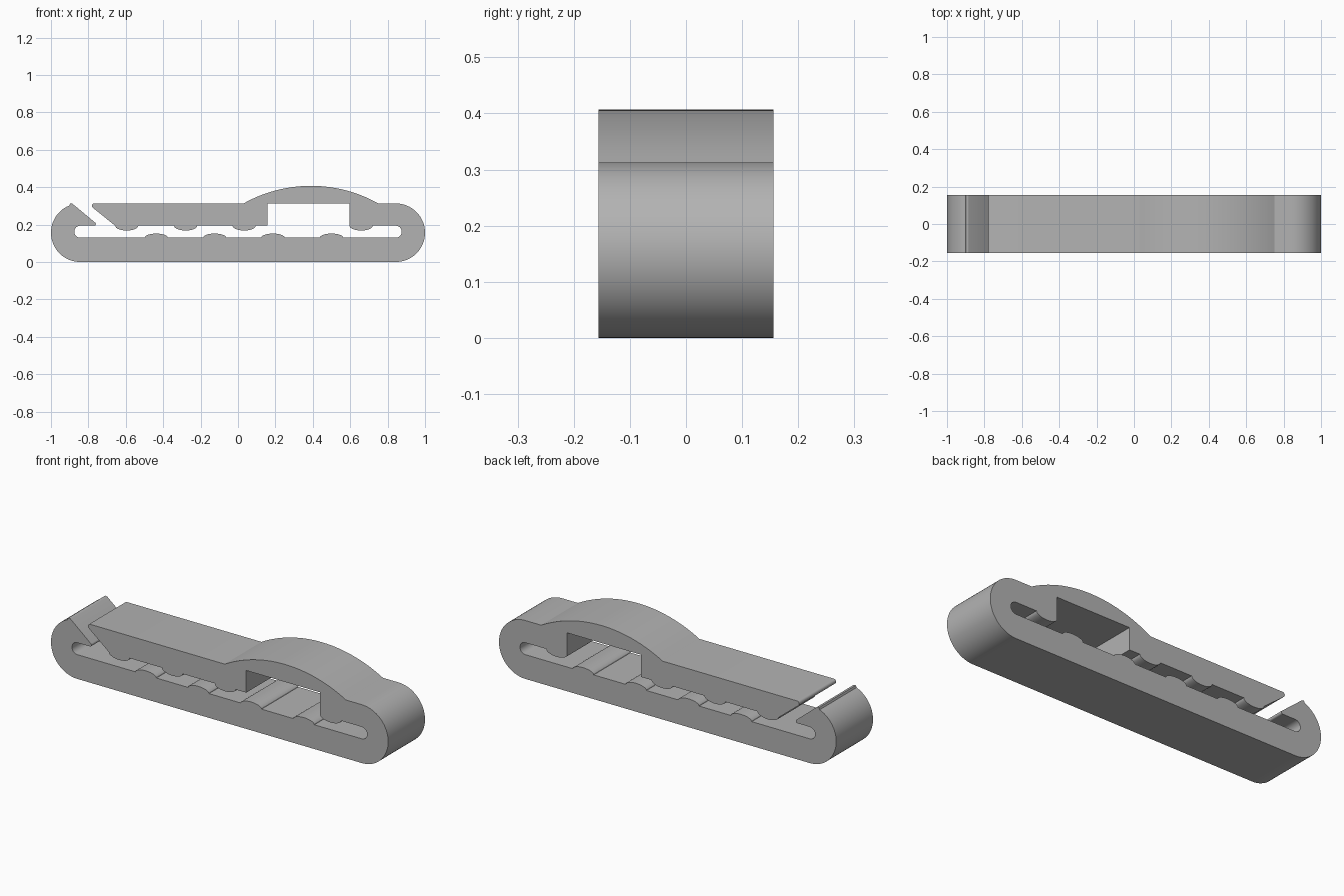
import bpy, bmesh
from math import sin, cos, pi, radians, hypot, atan2

cube = bpy.data.objects.get("Cube")
if cube:
    bpy.data.objects.remove(cube, do_unlink=True)

WIDTH = 0.312            # depth along y
R = 0.1565               # outer end radius
END = 1 - R              # centre of the rounded ends
TOP = 2 * R
FLOOR, CEIL = 0.13, 0.194  # slot between the jaws
MID, SLOT_R = (FLOOR + CEIL) / 2, (CEIL - FLOOR) / 2


def arc(cx, cz, rx, rz, start, end, steps):
    """Points on an elliptical arc, angles in degrees."""
    angles = [radians(start + (end - start) * i / steps) for i in range(steps + 1)]
    return [(cx + rx * cos(a), cz + rz * sin(a)) for a in angles]


def upper_ridge(x):
    return arc(x, CEIL, 0.062, 0.026, 180, 360, 14)


def lower_ridge(x):
    return arc(x, FLOOR, 0.062, 0.022, 180, 0, 14)


# Outer body, running anticlockwise from the bottom left
outline = arc(END, R, R, R, -90, 90, 32)

# Arched bridge over the window
half, rise = 0.36, 0.094
radius = (half ** 2 + rise ** 2) / (2 * rise)
sweep = 180 / pi * atan2(half, radius - rise)
outline += arc(0.39, TOP + rise - radius, radius, radius, 90 - sweep, 90 + sweep, 28)

# Rounded tip of the upper jaw and its slanted end
outline += arc(-0.768, TOP - 0.013, 0.013, 0.013, 90, 232, 8)

# Underside of the upper jaw, with the window cut into it
for x in (-0.595, -0.28, 0.033):
    outline += upper_ridge(x)
outline += [(0.158, CEIL), (0.158, TOP), (0.596, TOP), (0.596, CEIL)]
outline += upper_ridge(0.658)

# Slot, around the hinge end and back along the lower jaw
outline += arc(END, MID, SLOT_R, SLOT_R, 90, -90, 12)
for x in (0.5, 0.187, -0.125, -0.437):
    outline += lower_ridge(x)[::-1]
outline += arc(-END, MID, SLOT_R, SLOT_R, 270, 90, 12)

# Hook that catches the upper jaw
outline += arc(-0.769, CEIL + 0.009, 0.009, 0.009, -90, 52, 6)
outline += arc(-0.893, TOP - 0.016, 0.016, 0.016, 52, 108, 5)
outline += arc(-END, R, R, R, 112, 270, 30)

# Drop coincident neighbours
clean = []
for p in outline:
    if not clean or hypot(p[0] - clean[-1][0], p[1] - clean[-1][1]) > 0.0005:
        clean.append(p)

# Extrude the profile across the width
bm = bmesh.new()
face = bm.faces.new([bm.verts.new((x, -WIDTH / 2, z)) for x, z in clean])
result = bmesh.ops.extrude_face_region(bm, geom=[face], use_keep_orig=True)
moved = [g for g in result["geom"] if isinstance(g, bmesh.types.BMVert)]
bmesh.ops.translate(bm, verts=moved, vec=(0, WIDTH, 0))
bmesh.ops.recalc_face_normals(bm, faces=bm.faces)
mesh = bpy.data.meshes.new("bag_clip")
bm.to_mesh(mesh)
bm.free()

clip = bpy.data.objects.new("bag_clip", mesh)
bpy.context.collection.objects.link(clip)

# Plain grey plastic
grey = bpy.data.materials.new("grey_plastic")
grey.use_nodes = True
colour = (0.45, 0.45, 0.45, 1)
grey.diffuse_color = colour
grey.node_tree.nodes["Principled BSDF"].inputs["Base Color"].default_value = colour
mesh.materials.append(grey)

bpy.ops.object.select_all(action="DESELECT")
clip.select_set(True)
bpy.context.view_layer.objects.active = clip
bpy.ops.object.shade_smooth_by_angle(angle=radians(25))
